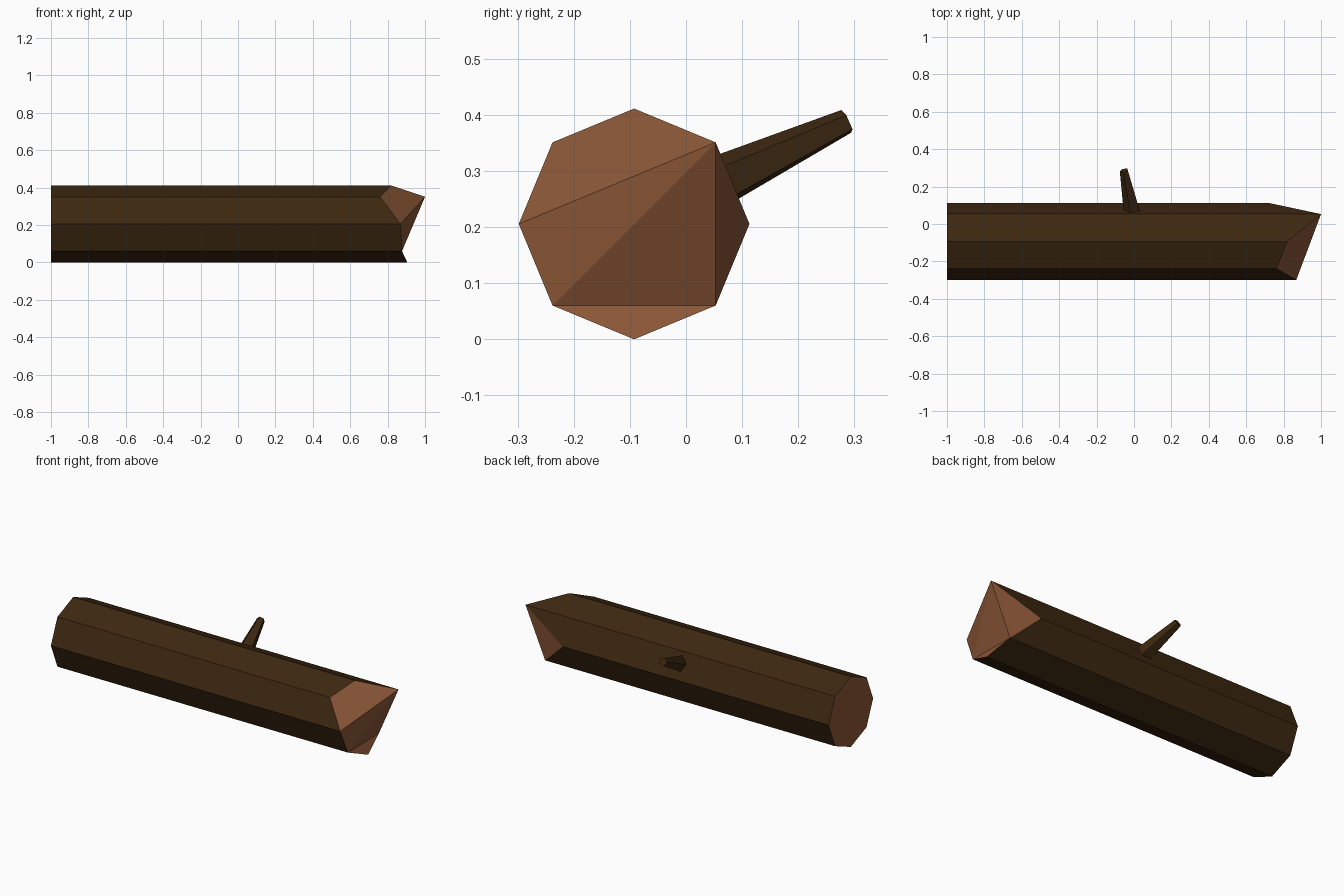
import bpy, bmesh
from math import sin, cos, radians
from mathutils import Vector

if "Cube" in bpy.data.objects:
    bpy.data.objects.remove(bpy.data.objects["Cube"])


def material(name, colour):
    m = bpy.data.materials.new(name)
    m.diffuse_color = (*colour, 1)
    m.use_nodes = True
    m.node_tree.nodes["Principled BSDF"].inputs["Base Color"].default_value = m.diffuse_color
    return m


bark = material("dark bark", (0.047, 0.021, 0.0055))
wood = material("cut wood", (0.258, 0.095, 0.038))


def finish(bm, name):
    bmesh.ops.recalc_face_normals(bm, faces=bm.faces)
    mesh = bpy.data.meshes.new(name)
    bm.to_mesh(mesh)
    bm.free()
    mesh.materials.append(bark)
    mesh.materials.append(wood)
    obj = bpy.data.objects.new(name, mesh)
    bpy.context.collection.objects.link(obj)
    return obj


def sides(bm, a, b):
    n = len(a)
    for i in range(n):
        bm.faces.new((a[i], a[(i + 1) % n], b[(i + 1) % n], b[i]))


# Log: octagonal trunk, sawn flat at -x and splintered at +x
R, CY = 0.2056, -0.0925
# end position of each edge, counter-clockwise from +y
end_x = [0.718, 1.0, 0.82, 0.76, 0.868, 0.877, 0.905, 0.873]
bm = bmesh.new()
ring = [(CY + R * cos(radians(45 * i)), R + R * sin(radians(45 * i))) for i in range(8)]
back = [bm.verts.new((-1, y, z)) for y, z in ring]
tip = [bm.verts.new((x, y, z)) for x, (y, z) in zip(end_x, ring)]
sides(bm, back, tip)
caps = [bm.faces.new(back)]
# splintered facets fan out from the longest splinter
for ids in ((1, 2, 3, 4), (1, 4, 5), (1, 5, 7), (1, 7, 0), (5, 6, 7)):
    caps.append(bm.faces.new([tip[i] for i in ids]))
for f in caps:
    f.material_index = 1
finish(bm, "log")

# Branch stub: tapered five-sided twig, rooted in the trunk
start, stop = Vector((-0.009, 0.07, 0.285)), Vector((-0.053, 0.287, 0.388))
axis = (stop - start).normalized()
up = Vector((1, 0, 0)).cross(axis).normalized()
side = axis.cross(up)
if side.x < 0:
    side = -side
bm = bmesh.new()


def twig_ring(centre, r):
    return [bm.verts.new(centre + r * (up * cos(radians(72 * i - 10)) + side * sin(radians(72 * i - 10))))
            for i in range(5)]


if up.z < 0:
    up = -up
a, b = twig_ring(start, 0.047), twig_ring(stop, 0.0234)
sides(bm, a, b)
bm.faces.new(a)
bm.faces.new(b)
finish(bm, "branch_stub")
